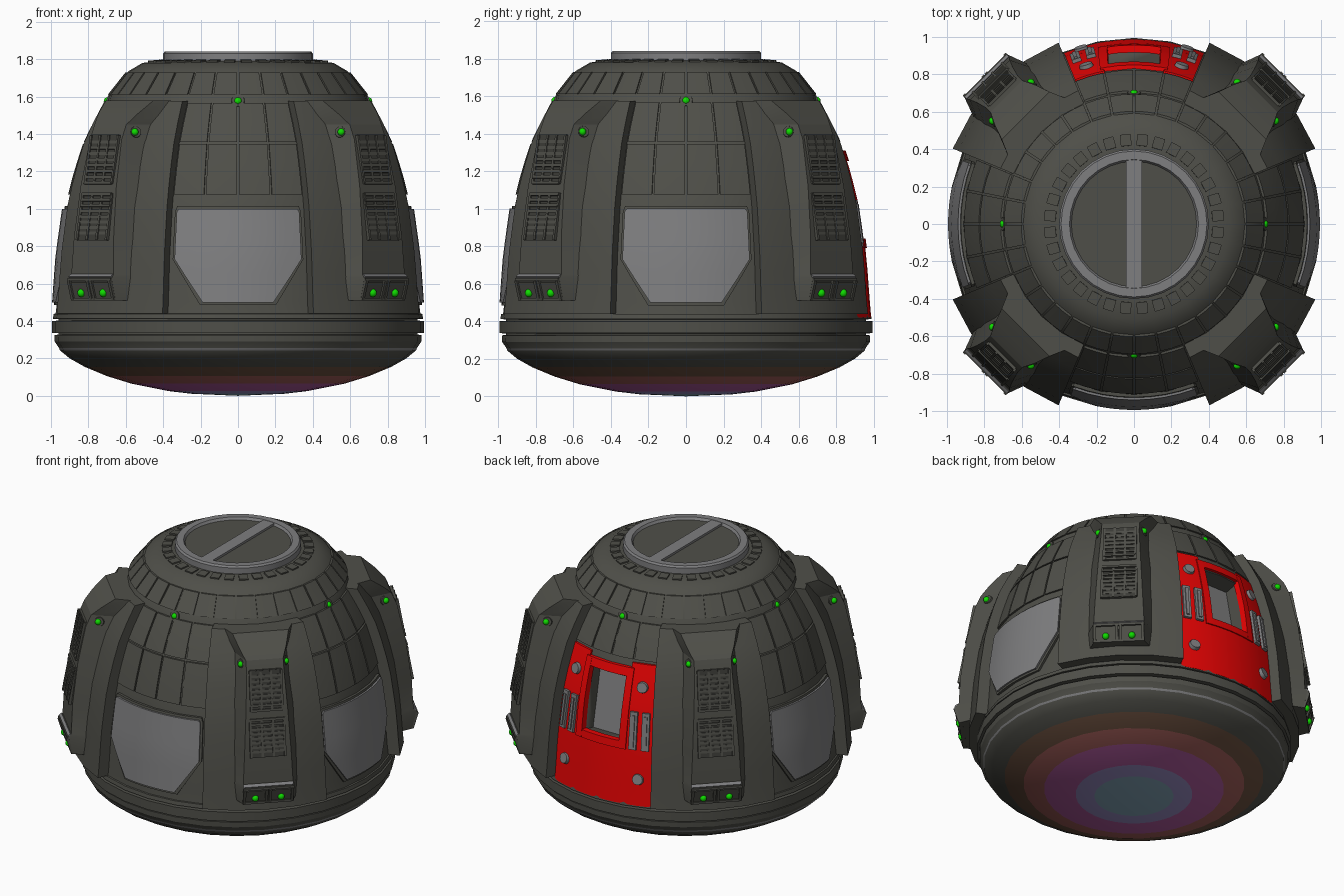
import bpy, bmesh, math
from mathutils import Matrix, Vector

if "Cube" in bpy.data.objects:
    bpy.data.objects.remove(bpy.data.objects["Cube"])

D = math.radians
CARD = [0, 90, 180, 270]
DIAG = [45, 135, 225, 315]
SEG = 32

def mat(name, c):
    m = bpy.data.materials.new(name)
    m.diffuse_color = (*c, 1)
    m.use_nodes = True
    m.node_tree.nodes["Principled BSDF"].inputs["Base Color"].default_value = m.diffuse_color
    return m

HULL = mat("hull_grey", (0.078, 0.078, 0.066))
DARK = mat("vent_dark", (0.045, 0.045, 0.039))
GREY = mat("light_grey", (0.21, 0.21, 0.215))
RED = mat("red", (0.85, 0.001, 0.001))
GREEN = mat("lamp_green", (0.005, 0.72, 0.0))
SHIELD = [mat("shield_teal", (0.22, 0.36, 0.46)), mat("shield_violet", (0.30, 0.25, 0.52)),
          mat("shield_magenta", (0.42, 0.10, 0.33)), mat("shield_redbrown", (0.36, 0.11, 0.10)),
          mat("shield_brown", (0.15, 0.08, 0.05))]

# Hull wall profile: (height, radius)
WALL = [(0.44, 0.975), (0.5, 0.968), (0.75, 0.95), (1.0, 0.915), (1.07, 0.9), (1.2, 0.867),
        (1.35, 0.818), (1.45, 0.77), (1.57, 0.70), (1.605, 0.69), (1.735, 0.587), (1.78, 0.51), (1.79, 0.40)]

def lerp_table(table, z):
    for a, b in zip(table, table[1:]):
        if z <= b[0]:
            t = max(0, (z - a[0]) / (b[0] - a[0]))
            return a[1] + (b[1] - a[1]) * t
    return table[-1][1]

def R(z):
    return lerp_table(WALL, z)

def finish(bm, name, mats, angles=(0,), smooth=30):
    """Turn a bmesh into an object and repeat it around the vertical axis."""
    bmesh.ops.recalc_face_normals(bm, faces=bm.faces)
    me = bpy.data.meshes.new(name)
    bm.to_mesh(me)
    bm.free()
    for m in mats if isinstance(mats, list) else [mats]:
        me.materials.append(m)
    first = None
    for i, a in enumerate(angles):
        ob = bpy.data.objects.new(name if i == 0 else f"{name}_{i + 1}", me)
        bpy.context.collection.objects.link(ob)
        ob.rotation_euler.z = D(a)
        if first is None:
            first = ob
            bpy.ops.object.select_all(action='DESELECT')
            ob.select_set(True)
            bpy.context.view_layer.objects.active = ob
            bpy.ops.object.shade_smooth_by_angle(angle=D(smooth))
    return first

def lathe(bm, prof):
    """Revolve (radius, height) points; radius 0 closes the shape."""
    rings = []
    for r, z in prof:
        if r == 0:
            rings.append([bm.verts.new((0, 0, z))] * SEG)
        else:
            rings.append([bm.verts.new((r * math.sin(2 * math.pi * i / SEG),
                                        -r * math.cos(2 * math.pi * i / SEG), z)) for i in range(SEG)])
    for a, b in zip(rings, rings[1:]):
        for i in range(SEG):
            j = (i + 1) % SEG
            bm.faces.new(list(dict.fromkeys((a[i], a[j], b[j], b[i]))))

def patch(bm, rows, off, depth=0.04, nu=4, nv=3):
    """Solid curved plate on the hull; rows are (height, angle from, angle to)."""
    full = []
    for a, b in zip(rows, rows[1:]):
        full += [[a[k] + (b[k] - a[k]) * t / nv for k in range(3)] for t in range(nv)]
    full.append(rows[-1])
    def layer(o):
        return [[bm.verts.new(((R(z) + o) * math.sin(D(p + (q - p) * i / nu)),
                               -(R(z) + o) * math.cos(D(p + (q - p) * i / nu)), z))
                 for i in range(nu + 1)] for z, p, q in full]
    top, low = layer(off), layer(off - depth)
    n = len(full) - 1
    for g in (top, low):
        for j in range(n):
            for i in range(nu):
                bm.faces.new((g[j][i], g[j][i + 1], g[j + 1][i + 1], g[j + 1][i]))
    for j in range(n):
        for i in (0, nu):
            bm.faces.new((top[j][i], top[j + 1][i], low[j + 1][i], low[j][i]))
    for i in range(nu):
        for j in (0, n):
            bm.faces.new((top[j][i], top[j][i + 1], low[j][i + 1], low[j][i]))

def box(bm, c, size, tilt=0, turn=0):
    m = (Matrix.Rotation(turn, 4, 'Z') @ Matrix.Translation(c)
         @ Matrix.Rotation(tilt, 4, 'X') @ Matrix.Diagonal((*size, 1)))
    bmesh.ops.create_cube(bm, size=1, matrix=m)

def ball(bm, c, r=0.02):
    bmesh.ops.create_uvsphere(bm, u_segments=12, v_segments=8, radius=r, matrix=Matrix.Translation(c))

def disc(bm, c, direction, r, h):
    m = Matrix.Translation(c) @ Vector(direction).to_track_quat('Z', 'Y').to_matrix().to_4x4()
    bmesh.ops.create_cone(bm, cap_ends=True, segments=16, radius1=r, radius2=r * 0.85, depth=h, matrix=m)

# Main hull with heat shield, grooved lower bands and sloping wall
bm = bmesh.new()
lathe(bm, [(0, 0), (0.25, 0.011), (0.37, 0.025), (0.57, 0.065), (0.70, 0.105), (0.82, 0.155), (0.90, 0.2),
           (0.952, 0.243), (0.957, 0.256), (0.98, 0.29), (0.982, 0.325), (0.96, 0.327), (0.96, 0.335), (0.995, 0.337),
           (0.995, 0.40), (0.96, 0.402), (0.96, 0.41), (0.99, 0.412), (0.985, 0.438)]
      + [(r, z) for z, r in WALL] + [(0, 1.79)])
for f in bm.faces:
    c = f.calc_center_median()
    r = math.hypot(c.x, c.y)
    if c.z < 0.17:
        f.material_index = 2 + sum(r > lim for lim in (0.25, 0.36, 0.56, 0.69))
    elif 0.245 < c.z < 0.255:
        f.material_index = 1
hull = finish(bm, "hull", [HULL, GREY] + SHIELD)

# Window recess cut into the back of the hull, with a grey rear wall
bm = bmesh.new()
box(bm, (0, 0.92, 1.045), (0.28, 0.28, 0.42), 0.2)
for f in bm.faces:
    f.material_index = int(f.calc_center_median().y < 0.82)
cutter = finish(bm, "window_cutter", [HULL, GREY])
cutter.hide_render = True
mod = hull.modifiers.new("window", 'BOOLEAN')
mod.object, mod.operation, mod.solver = cutter, 'DIFFERENCE', 'EXACT'
bpy.context.view_layer.objects.active = hull
bpy.ops.object.modifier_apply(modifier="window")
bpy.data.objects.remove(cutter)

# Top docking ring with dark disc and cross bar
bm = bmesh.new()
lathe(bm, [(0.40, 1.78), (0.40, 1.83), (0.39, 1.842), (0.345, 1.842), (0.335, 1.825), (0, 1.825)])
for f in bm.faces:
    c = f.calc_center_median()
    f.material_index = int(math.hypot(c.x, c.y) < 0.3)
finish(bm, "top_ring", [GREY, HULL])
bm = bmesh.new()
box(bm, (0, 0, 1.828), (0.085, 0.69, 0.024))
finish(bm, "top_bar", GREY)

# Small blocks around the docking ring, then roof tiles and wall tiles
bm = bmesh.new()
box(bm, (0, -0.45, 1.787), (0.058, 0.062, 0.014), 0.09)
finish(bm, "ring_block", HULL, [11.25 * (i + 0.5) for i in range(32)])
bm = bmesh.new()
patch(bm, [(1.612, -5.2, 5.2), (1.728, -5.1, 5.1)], 0.01, nu=2)
finish(bm, "roof_tile", HULL, [11.25 * (i + 0.5) for i in range(32)])
cols = (-16.875, -5.625, 5.625, 16.875)
bm = bmesh.new()
patch(bm, [(1.358, -5.25, 5.25), (1.565, -5.2, 5.2)], 0.01, nu=2)
finish(bm, "upper_wall_tile", HULL, [a + c for a in CARD for c in cols])
bm = bmesh.new()
patch(bm, [(1.075, -5.3, 5.3), (1.345, -5.25, 5.25)], 0.01, nu=2)
finish(bm, "lower_wall_tile", HULL, [a + c for a in (0, 90, 270) for c in cols])

# Grey hatches with dark rims on front, right and left
def hatch(name, grow, off, m):
    bm = bmesh.new()
    g = 60 * grow
    patch(bm, [(0.5 - grow, -11 - g, 11 + g), (0.73, -20.3 - g, 20.3 + g),
               (0.985, -20.3 - g, 20.3 + g), (1.0 + grow, -19.6 - g, 19.6 + g)], off, nu=8)
    finish(bm, name, m, [0, 90, 270])
hatch("hatch_rim", 0.015, 0.014, HULL)
hatch("hatch", 0, 0.026, GREY)

# Wide raised plates on the diagonals
bm = bmesh.new()
patch(bm, [(0.44, -22.4, 22.4), (1.575, -22.4, 22.4)], 0.075, 0.12, nu=4, nv=10)
finish(bm, "diagonal_plate", HULL, DIAG)

# Vent pods: lofted housing of (height, depth, outer half width, base half width)
SEC = [(0.51, 1.09, 0.163, 0.2), (0.63, 1.118, 0.163, 0.21), (0.65, 1.1, 0.16, 0.21), (0.85, 1.09, 0.15, 0.21),
       (1.12, 1.055, 0.135, 0.2), (1.37, 1.0, 0.12, 0.18), (1.45, 0.965, 0.12, 0.175), (1.51, 0.905, 0.15, 0.2),
       (1.578, 0.82, 0.18, 0.22)]
bm = bmesh.new()
loops = [[bm.verts.new(p) for p in ((-wb, -R(z) - 0.03, z), (-wo, -d, z), (wo, -d, z), (wb, -R(z) - 0.03, z))]
         for z, d, wo, wb in SEC]
for a, b in zip(loops, loops[1:]):
    for i in range(4):
        bm.faces.new((a[i], a[(i + 1) % 4], b[(i + 1) % 4], b[i]))
bm.faces.new(loops[0])
bm.faces.new(loops[-1])
finish(bm, "vent_pod", HULL, DIAG, 20)

# Vent grilles: dark backing plus slats and dividers
back, slats = bmesh.new(), bmesh.new()
for z0, z1 in ((0.83, 1.085), (1.13, 1.395)):
    zc, h = (z0 + z1) / 2, z1 - z0
    w = 0.225 - 0.06 * (zc - 0.85)
    y = lambda z: -lerp_table(SEC, z)
    box(back, (0, y(zc), zc), (w, 0.012, h), -0.18)
    for i in range(9):
        z = z0 + 0.008 + (h - 0.016) * i / 8
        box(slats, (0, y(z) - 0.004, z), (w, 0.016, 0.016), -0.18)
    for x in (-w / 2, -w / 6, w / 6, w / 2):
        box(slats, (x, y(zc) - 0.004, zc), (0.014, 0.018, h), -0.18)
finish(back, "vent_back", DARK, DIAG)
finish(slats, "vent_slats", HULL, DIAG)

# Foot pockets with two lamps, worn foot edges, and lamps on the pod flanks and roof edge
pocket, frame, wear, lamp, socket = (bmesh.new() for _ in range(5))
for s in (-1, 1):
    box(pocket, (s * 0.083, -1.1, 0.565), (0.13, 0.012, 0.09), 0.3)
    for x in (0.012, 0.153):
        box(frame, (s * x, -1.102, 0.567), (0.018, 0.03, 0.11), 0.3)
    ball(lamp, (s * 0.083, -1.102, 0.55), 0.022)
    ball(lamp, (s * 0.145, -0.925, 1.41))
    disc(socket, (s * 0.14, -0.915, 1.41), (s, -0.5, 0.2), 0.034, 0.02)
box(frame, (0, -1.112, 0.622), (0.326, 0.03, 0.016))
box(frame, (0, -1.088, 0.516), (0.326, 0.025, 0.014))
box(wear, (0, -1.112, 0.641), (0.32, 0.02, 0.009), 0.7)
finish(pocket, "foot_pocket", HULL, DIAG)
finish(frame, "foot_frame", HULL, DIAG)
finish(wear, "foot_worn_edge", GREY, DIAG)
finish(lamp, "pod_lamps", GREEN, DIAG)
finish(socket, "pod_lamp_sockets", HULL, DIAG)
bm = bmesh.new()
ball(bm, (0, -0.697, 1.575), 0.021)
finish(bm, "roof_lamp", GREEN, CARD)
bm = bmesh.new()
disc(bm, (0, -0.69, 1.575), (0, -1, 0.4), 0.04, 0.03)
finish(bm, "roof_lamp_socket", HULL, CARD)

# Red door at the back: panels around a raised window frame
bm = bmesh.new()
patch(bm, [(0.42, -22.3, 22.3), (0.80, -22.3, 22.3)], 0.012, nu=8)
patch(bm, [(1.255, -12, 12), (1.31, -12, 12)], 0.02, nu=4)
patch(bm, [(0.79, -11.5, 11.5), (0.84, -11.5, 11.5)], 0.02, nu=4)
for s in (-1, 1):
    patch(bm, [(0.80, s * 10, s * 22.3), (1.34, s * 11, s * 22.3)], 0.012, nu=3, nv=6)
    patch(bm, [(0.79, s * 8.5, s * 11.5), (1.31, s * 9.3, s * 12.3)], 0.02, nu=2, nv=6)
finish(bm, "red_door", RED, [180])

# Door knobs and grab bars
bm = bmesh.new()
for s in (-1, 1):
    for z in (1.2, 0.6):
        a, r = D(s * 16.8), R(z) + 0.014
        disc(bm, (r * math.sin(a), -r * math.cos(a), z), (math.sin(a), -math.cos(a), 0.25), 0.04, 0.03)
    for deg in (14.3, 19.3):
        box(bm, (0, -R(0.92) - 0.01, 0.92), (0.05, 0.035, 0.25), -0.14, D(s * deg))
        box(bm, (0, -R(0.92) - 0.026, 0.92), (0.02, 0.02, 0.21), -0.14, D(s * deg))
finish(bm, "door_fittings", GREY, [180])
